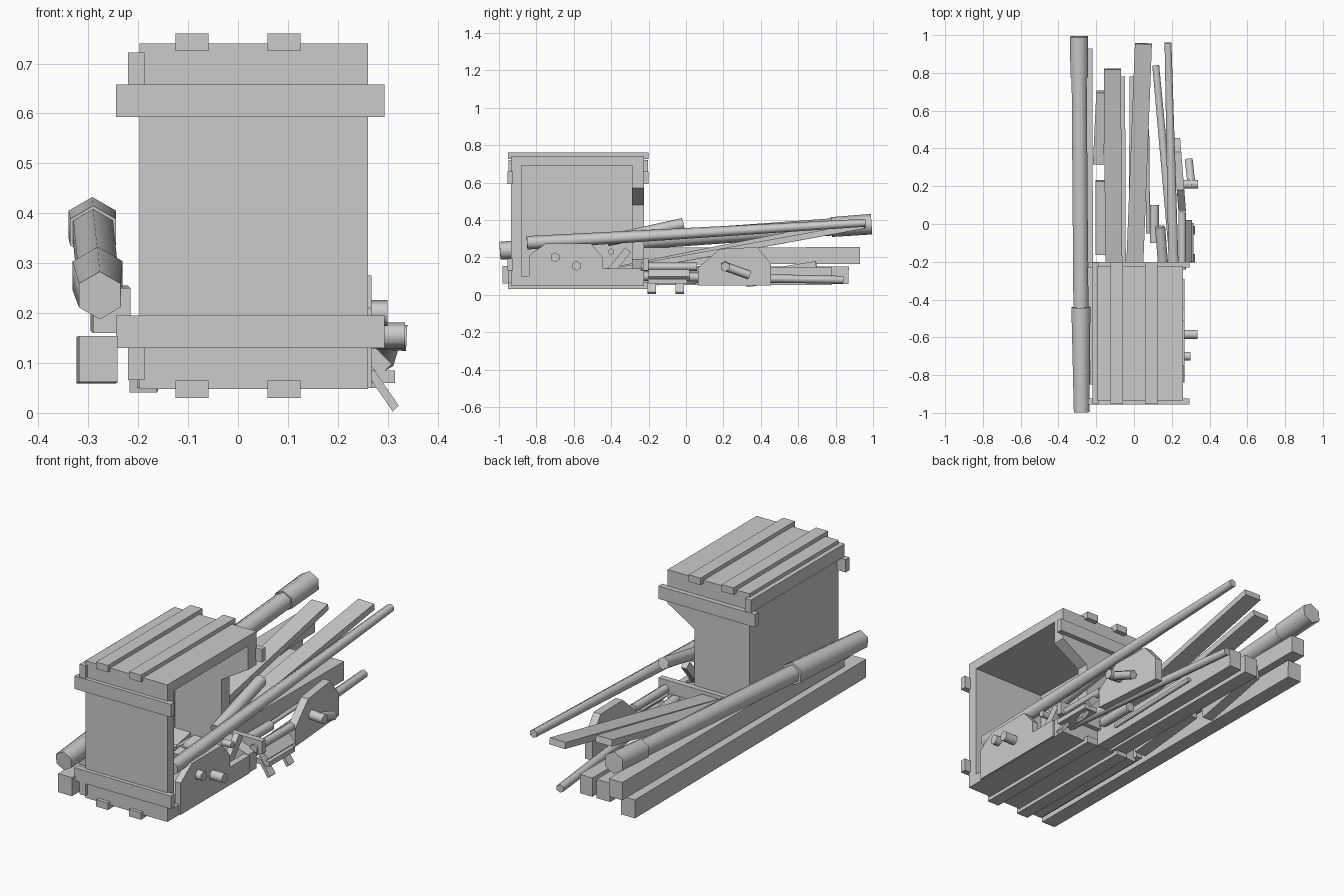
import bpy, bmesh, math
from mathutils import Vector, Matrix

if "Cube" in bpy.data.objects:
    bpy.data.objects.remove(bpy.data.objects["Cube"])


def finish(name, bm, smooth=False):
    bmesh.ops.recalc_face_normals(bm, faces=bm.faces)
    me = bpy.data.meshes.new(name)
    bm.to_mesh(me)
    bm.free()
    ob = bpy.data.objects.new(name, me)
    bpy.context.collection.objects.link(ob)
    if smooth:
        bpy.ops.object.select_all(action='DESELECT')
        ob.select_set(True)
        bpy.context.view_layer.objects.active = ob
        bpy.ops.object.shade_smooth_by_angle(angle=math.radians(65))
    return ob


def box(name, x0, x1, y0, y1, z0, z1):
    bm = bmesh.new()
    bmesh.ops.create_cube(bm, size=1)
    bmesh.ops.scale(bm, vec=(x1 - x0, y1 - y0, z1 - z0), verts=bm.verts)
    bmesh.ops.translate(bm, vec=((x0 + x1) / 2, (y0 + y1) / 2, (z0 + z1) / 2), verts=bm.verts)
    return finish(name, bm)


def frame(a, b):
    a, b = Vector(a), Vector(b)
    d = b - a
    return Matrix.Translation((a + b) / 2) @ d.to_track_quat('Z', 'Y').to_matrix().to_4x4(), d.length


def plank(name, a, b, w, t):
    # Rectangular bar between two points
    m, length = frame(a, b)
    bm = bmesh.new()
    bmesh.ops.create_cube(bm, size=1)
    bmesh.ops.scale(bm, vec=(w, t, length), verts=bm.verts)
    bmesh.ops.transform(bm, matrix=m, verts=bm.verts)
    return finish(name, bm)


def rod(name, a, b, r1, r2=None, sides=6):
    m, length = frame(a, b)
    bm = bmesh.new()
    bmesh.ops.create_cone(bm, cap_ends=True, segments=sides, radius1=r1,
                          radius2=r1 if r2 is None else r2, depth=length)
    bmesh.ops.transform(bm, matrix=m, verts=bm.verts)
    return finish(name, bm, True)


def prism(name, pts, offset):
    # Flat profile extruded by an offset vector
    bm = bmesh.new()
    f = bm.faces.new([bm.verts.new(p) for p in pts])
    r = bmesh.ops.extrude_face_region(bm, geom=[f])
    bmesh.ops.translate(bm, vec=offset, verts=[v for v in r['geom'] if isinstance(v, bmesh.types.BMVert)])
    return finish(name, bm)


# Crate shell, open on the right side
box("crate_floor", -.197, .26, -.935, -.225, .048, .10)
box("crate_lid", -.197, .26, -.935, -.225, .69, .74)
box("crate_left_wall", -.197, -.15, -.935, -.225, .10, .69)
box("crate_front_wall", -.15, .26, -.935, -.88, .10, .69)
# Back wall with a broken notch
prism("crate_back_wall", [(x, -.29, z) for x, z in
      [(-.15, .10), (.26, .10), (.26, .14), (.11, .19), (.11, .48), (.26, .57), (.26, .69), (-.15, .69)]],
      (0, .065, 0))

# Crate battens
for x in (-.092, .092):
    box("lid_batten", x - .033, x + .033, -.953, -.2, .725, .76)
    box("floor_batten", x - .033, x + .033, -.953, -.2, .03, .065)
for z in (.13, .593):
    for y in (-.955, -.23):
        box("cross_batten", -.244, .294, y, y + .03, z, z + .065)
for z in (.066, .657):
    box("side_batten", -.22, -.187, -.95, -.203, z, z + .065)

# Large stepped pole on the left
a, b = Vector((-.277, -1, .235)), Vector((-.292, .997, .378))


def at(y):
    return a.lerp(b, (y + 1) / 2)


rod("large_pole_butt", at(-.995), at(-.44), .048, .058)
rod("large_pole_shaft", at(-.44), at(.79), .046)
rod("large_pole_tip", at(.78), at(.995), .053, .055)

# Thin poles on the right
rod("long_pole", (.225, -.85, .278), (.18, .96, .385), .036, .021)
rod("short_pole_sleeve", (.17, -.42, .29), (.138, -.015, .38), .031)
rod("low_pole", (.215, -.25, .10), (.115, .84, .08), .026, .021)
rod("thin_rod", (.075, -.05, .07), (.07, .5, .09), .012)
rod("small_roller", (.108, -.1, .10), (.108, .1, .10), .027)

# Beams lying along the length
plank("left_low_beam", (-.28, -.98, .108), (-.285, .87, .105), .078, .093)
plank("left_high_beam", (-.253, -.85, .205), (-.258, .93, .21), .075, .09)
plank("middle_beam", (-.08, -.4, .10), (-.085, .78, .10), .075, .095)
plank("inner_beam", (.005, -.4, .10), (.012, .78, .10), .07, .095)

# Planks sloping out of the crate
plank("sloping_plank", (-.105, -.45, .12), (-.115, .82, .375), .09, .032)
plank("sloping_plank", (-.005, -.45, .115), (.05, .955, .37), .09, .032)

# Broken blocks beside the beams
plank("broken_block", (-.17, -.16, .09), (-.17, .23, .13), .065, .08)
plank("broken_block", (-.19, .32, .08), (-.172, .7, .14), .055, .08)

# Side plate with pegs across the crate opening
prism("crate_side_plate", [(.235, y, z) for y, z in
      [(-.84, .05), (-.84, .21), (-.75, .275), (-.51, .275), (-.445, .2), (-.445, .14),
       (-.29, .14), (-.29, .05)]], (.033, 0, 0))
rod("plate_peg", (.25, -.7, .2), (.3, -.7, .2), .026)
rod("plate_peg", (.25, -.585, .155), (.335, -.585, .155), .026)
plank("corner_brace", (.22, -.4, .13), (.22, -.31, .24), .03, .04)
rod("brace_peg", (.2, -.4, .23), (.25, -.4, .23), .018)

# Fallen side plate with a bent handle
prism("fallen_plate", [(.275 - .08 * (y - .07), y, z) for y, z in
      [(.065, .05), (.065, .145), (.18, .245), (.38, .255), (.455, .165), (.455, .05)]],
      (-.04, 0, 0))
rod("handle_peg", (.24, .21, .155), (.338, .21, .15), .026)
rod("handle_arm", (.305, .2, .155), (.29, .34, .105), .024)

# Tilted latch plate with two feet
slope = Vector((.05, 0, -.05))
prism("latch_plate", [(.235, -.2, .125), (.235, .02, .125), (.285, .02, .075), (.285, -.2, .075)],
      (.023, 0, .023))
for y in (-.205, -.055):
    prism("latch_foot", [(.26, y, .075), (.26, y + .045, .075), (.31, y + .045, .003), (.31, y, .003)],
          (.012, 0, .012))
box("latch_pad", .24, .315, -.2, .005, .06, .085)
rod("latch_roller", (.255, -.24, .15), (.255, .06, .15), .022)
